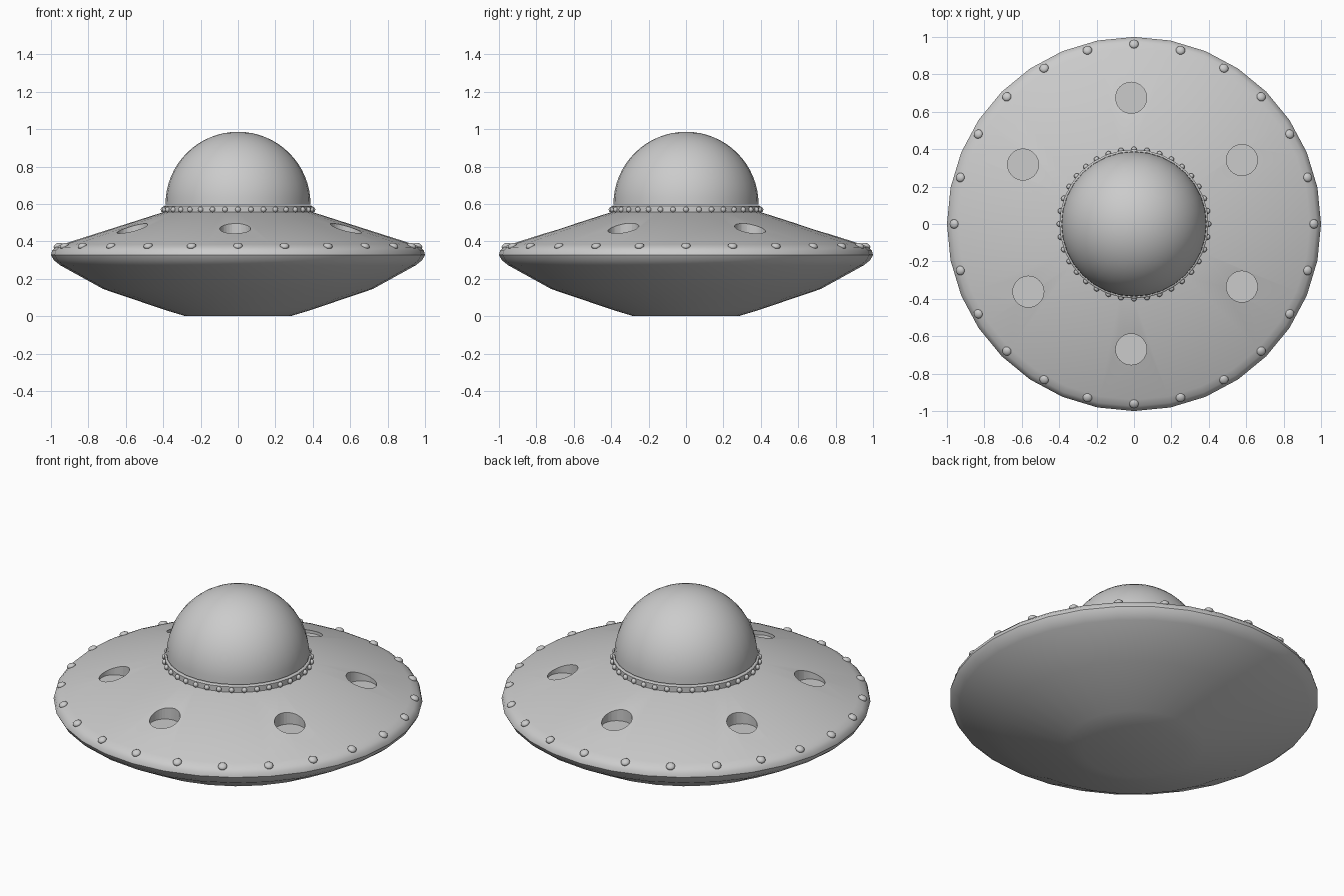
import bpy, bmesh
from math import sin, cos, pi, radians, atan2
from mathutils import Matrix

if "Cube" in bpy.data.objects:
    bpy.data.objects.remove(bpy.data.objects["Cube"])

SIDES = 32


def make_object(name, bm, angle=50):
    bmesh.ops.recalc_face_normals(bm, faces=bm.faces)
    mesh = bpy.data.meshes.new(name)
    bm.to_mesh(mesh)
    bm.free()
    ob = bpy.data.objects.new(name, mesh)
    bpy.context.collection.objects.link(ob)
    if angle:
        smooth(ob, angle)
    return ob


def smooth(ob, angle):
    bpy.ops.object.select_all(action='DESELECT')
    ob.select_set(True)
    bpy.context.view_layer.objects.active = ob
    bpy.ops.object.shade_smooth_by_angle(angle=radians(angle))


def lathe(name, profile, angle=50):
    """Revolve (radius, z) points around z; end rings are capped, radius 0 is a pole."""
    bm = bmesh.new()
    rings = []
    for r, z in profile:
        n = 1 if r < 1e-6 else SIDES
        rings.append([bm.verts.new((r * cos(2 * pi * i / SIDES), r * sin(2 * pi * i / SIDES), z))
                      for i in range(n)])
    for a, b in zip(rings, rings[1:]):
        for i in range(SIDES):
            j = (i + 1) % SIDES
            quad = [a[i % len(a)], a[j % len(a)], b[j % len(b)], b[i % len(b)]]
            bm.faces.new(list(dict.fromkeys(quad)))
    for ring in (rings[0], rings[-1]):
        if len(ring) > 1:
            bm.faces.new(ring)
    return make_object(name, bm, angle)


def rivet_ring(name, count, radius, z, size, flat, tilt):
    """Ring of flattened balls leaning outward by tilt."""
    bm = bmesh.new()
    for i in range(count):
        m = (Matrix.Rotation(2 * pi * i / count, 4, 'Z')
             @ Matrix.Translation((radius, 0, z))
             @ Matrix.Rotation(tilt, 4, 'Y')
             @ Matrix.Diagonal((1, 1, flat, 1)))
        bmesh.ops.create_uvsphere(bm, u_segments=12, v_segments=8, radius=size, matrix=m)
    return make_object(name, bm, 60)


# Saucer hull
hull = lathe("hull", [(0.28, 0.0), (0.38, 0.03), (0.72, 0.145), (0.95, 0.272), (0.985, 0.3),
                      (1.0, 0.328), (0.994, 0.35), (0.975, 0.369), (0.94, 0.384),
                      (0.4, 0.556)])

# Six flat-floored round recesses in the upper hull
bm = bmesh.new()
floor, top = 0.425, 0.7
for x, y in [(-0.015, 0.675), (0.577, 0.342), (0.577, -0.335),
             (-0.015, -0.67), (-0.565, -0.362), (-0.593, 0.318)]:
    bmesh.ops.create_cone(bm, cap_ends=True, segments=32, radius1=0.083, radius2=0.083,
                          depth=top - floor,
                          matrix=Matrix.Translation((x, y, (top + floor) / 2)))
cutter = make_object("recess_cutter", bm, None)
cutter.hide_render = True
mod = hull.modifiers.new("recesses", 'BOOLEAN')
mod.operation = 'DIFFERENCE'
mod.solver = 'EXACT'
mod.object = cutter
bpy.context.view_layer.objects.active = hull
bpy.ops.object.modifier_apply(modifier=mod.name)
bpy.data.objects.remove(cutter)
smooth(hull, 40)

# Collar below the dome
lathe("collar", [(0.398, 0.545), (0.398, 0.588), (0.392, 0.592)], 30)

# Dome
R, base = 0.388, 0.598
lathe("dome", [(R * cos(i * pi / 32), base + R * sin(i * pi / 32)) for i in range(16)]
      + [(0, base + R)], 40)

# Rivets on the rim and beads around the collar
rivet_ring("rim_rivets", 24, 0.962, 0.376, 0.025, 0.6, atan2(0.015, 0.035))
rivet_ring("collar_beads", 36, 0.4, 0.57, 0.015, 0.9, pi / 2)
